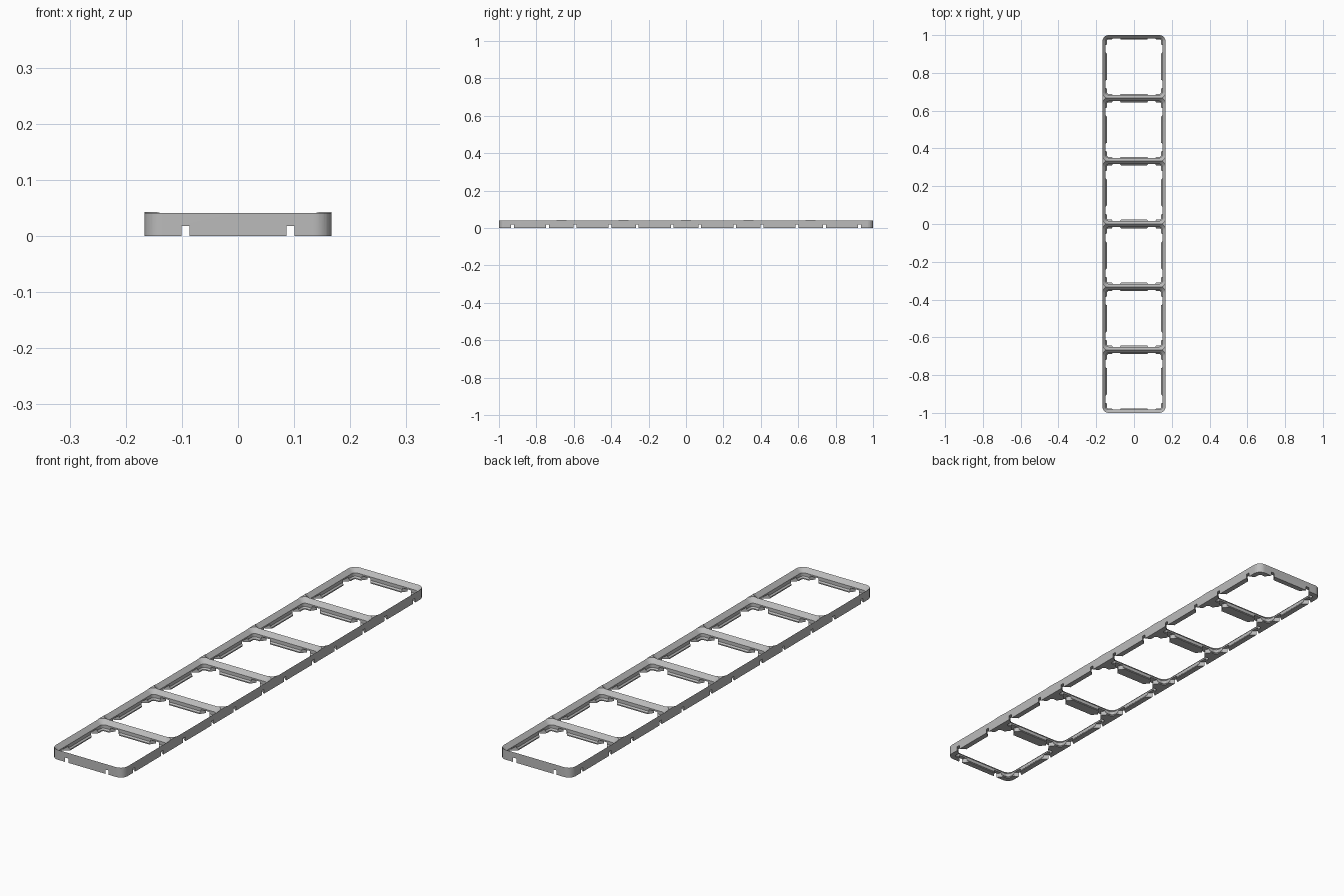
import bpy, bmesh, math

old = bpy.data.objects.get("Cube")
if old:
    bpy.data.objects.remove(old, do_unlink=True)

CELLS = 6
PITCH = 2 / CELLS
HALF = PITCH / 2
RADIUS = 0.032
HEIGHT = 0.0428

grey = bpy.data.materials.new("grey plastic")
grey.use_nodes = True
colour = (0.5, 0.5, 0.5, 1)
grey.diffuse_color = colour
grey.node_tree.nodes["Principled BSDF"].inputs["Base Color"].default_value = colour


def rounded_ring(hx, hy, radius, z, steps=10):
    """Points of a rounded rectangle, counter-clockwise."""
    points = []
    for corner, (sx, sy) in enumerate([(1, 1), (-1, 1), (-1, -1), (1, -1)]):
        for i in range(steps + 1):
            a = math.pi / 2 * (corner + i / steps)
            points.append((sx * (hx - radius) + radius * math.cos(a),
                           sy * (hy - radius) + radius * math.sin(a), z))
    return points


def loft(bm, rings, offset=(0, 0)):
    """Closed solid through a stack of matching rings."""
    ox, oy = offset
    loops = [[bm.verts.new((x + ox, y + oy, z)) for x, y, z in ring] for ring in rings]
    for low, high in zip(loops, loops[1:]):
        for i in range(len(low)):
            j = (i + 1) % len(low)
            bm.faces.new((low[i], low[j], high[j], high[i]))
    bm.faces.new(loops[0][::-1])
    bm.faces.new(loops[-1])


def make_object(name, bm):
    mesh = bpy.data.meshes.new(name)
    bm.to_mesh(mesh)
    bm.free()
    mesh.materials.append(grey)
    obj = bpy.data.objects.new(name, mesh)
    bpy.context.scene.collection.objects.link(obj)
    return obj


def cut(target, cutter):
    """Subtract the cutter, then remove it."""
    cutter.hide_render = True
    mod = target.modifiers.new("cut", "BOOLEAN")
    mod.operation = "DIFFERENCE"
    mod.solver = "EXACT"
    mod.object = cutter
    bpy.context.view_layer.objects.active = target
    bpy.ops.object.modifier_apply(modifier=mod.name)
    bpy.data.objects.remove(cutter, do_unlink=True)


# Solid slab with rounded vertical corners
bm = bmesh.new()
loft(bm, [rounded_ring(HALF, 1, RADIUS, z) for z in (0, HEIGHT)])
frame = make_object("grid_frame", bm)

# Stepped pockets: inset from the cell edge at each height
profile = [(0.0225, -0.01), (0.0225, 0.0044), (0.0168, 0.0101),
           (0.0168, 0.0243), (-0.0089, 0.05)]
centres = [(i + 0.5) * PITCH - 1 for i in range(CELLS)]
for y in centres:
    bm = bmesh.new()
    loft(bm, [rounded_ring(HALF - d, HALF - d, RADIUS - d, z) for d, z in profile], (0, y))
    cut(frame, make_object("pocket_cutter", bm))

# Bow-tie connector slots through the lower part of every wall
NECK, WIDE, REACH, SLOT_TOP, SPACING = 0.0075, 0.029, 0.03, 0.018, 0.0935
bow = [(REACH, -WIDE), (REACH, WIDE), (0, NECK),
       (-REACH, WIDE), (-REACH, -WIDE), (0, -NECK)]
bm = bmesh.new()
for side in (-1, 1):
    for y in centres:
        for s in (-1, 1):
            loft(bm, [[(a, b, z) for a, b in bow] for z in (-0.01, SLOT_TOP)],
                 (side * HALF, y + s * SPACING))
    for i in range(CELLS + 1):
        loft(bm, [[(-b, a, z) for a, b in bow] for z in (-0.01, SLOT_TOP)],
             (side * SPACING, i * PITCH - 1))
cut(frame, make_object("slot_cutter", bm))

# Smooth the rounded corners, keep the steps crisp
bpy.ops.object.select_all(action="DESELECT")
frame.select_set(True)
bpy.context.view_layer.objects.active = frame
bpy.ops.object.shade_smooth_by_angle(angle=math.radians(30))
